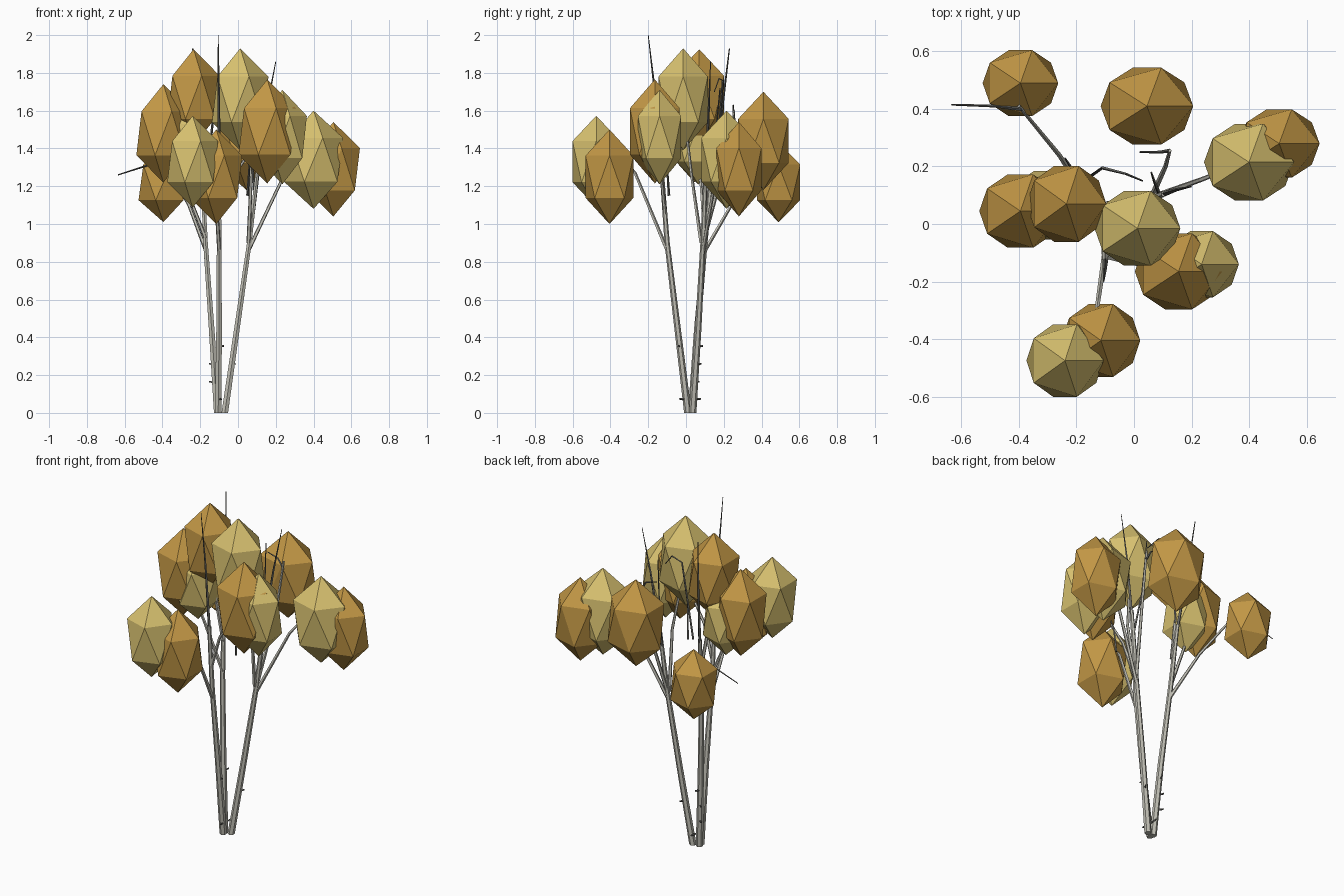
import bpy, bmesh
from mathutils import Vector, Matrix


def material(name, rgb):
    m = bpy.data.materials.new(name)
    m.diffuse_color = (*rgb, 1)
    return m


ORANGE = material("orange_leaf", (0.54, 0.31, 0.06))
PALE = material("pale_leaf", (0.68, 0.53, 0.16))
BARK = material("bark", (0.52, 0.51, 0.45))
DARK = material("dark_twig", (0.12, 0.12, 0.11))


def finish(bm, name, mat):
    me = bpy.data.meshes.new(name)
    bm.to_mesh(me)
    bm.free()
    me.materials.append(mat)
    ob = bpy.data.objects.new(name, me)
    bpy.context.collection.objects.link(ob)
    return ob


def limb(name, pts, r0, r1, mat, sides=6):
    """Tapered low-poly tube swept along a few points."""
    bm = bmesh.new()
    pts = [Vector(p) for p in pts]
    n = len(pts) - 1
    rings = []
    proto = bmesh.new()
    circ = bmesh.ops.create_circle(proto, segments=sides, radius=1)["verts"]
    base = [v.co.copy() for v in circ]
    proto.free()
    for i, p in enumerate(pts):
        d = pts[min(i + 1, n)] - pts[max(i - 1, 0)]
        q = Vector((0, 0, 1)).rotation_difference(d)
        if p.z == 0:
            q.identity()
        r = r0 + (r1 - r0) * i / n
        rings.append([bm.verts.new(p + q @ (c * r)) for c in base])
    for a, b in zip(rings, rings[1:]):
        for k in range(sides):
            j = (k + 1) % sides
            bm.faces.new((a[k], a[j], b[j], b[k]))
    bm.faces.new(rings[0][::-1])
    bm.faces.new(rings[-1])
    bmesh.ops.recalc_face_normals(bm, faces=bm.faces)
    return finish(bm, name, mat)


def leaf_clump(name, loc, size, mat):
    """Stretched icosahedron."""
    bm = bmesh.new()
    bmesh.ops.create_icosphere(bm, subdivisions=1, radius=1,
                               matrix=Matrix.LocRotScale(Vector(loc), None, Vector(size)))
    return finish(bm, name, mat)


# Foliage: centre, radii, colour
clumps = [
    ((-.395, .49, 1.22), (.147, .135, .21), ORANGE),
    ((.045, .41, 1.44), (.18, .157, .26), ORANGE),
    ((.505, .28, 1.29), (.157, .14, .25), ORANGE),
    ((.40, .215, 1.34), (.175, .157, .26), PALE),
    ((.012, -.015, 1.66), (.167, .153, .27), PALE),
    ((-.235, .07, 1.67), (.155, .155, .255), ORANGE),
    ((-.395, .045, 1.48), (.16, .15, .26), ORANGE),
    ((-.31, .065, 1.43), (.14, .14, .22), PALE),
    ((.155, -.165, 1.49), (.17, .155, .275), ORANGE),
    ((.235, -.14, 1.46), (.145, .135, .25), PALE),
    ((-.115, -.405, 1.25), (.153, .149, .25), ORANGE),
    ((-.24, -.475, 1.33), (.15, .148, .243), PALE),
]
for i, (loc, size, mat) in enumerate(clumps):
    leaf_clump(f"leaf_clump_{i + 1}", loc, size, mat)

# Three main stems rising from one base
limb("stem_left", [(-.11, .03, 0), (-.14, .06, .45), (-.172, .10, .9), (-.19, .14, 1.3)], .02, .011, BARK)
limb("stem_front", [(-.105, .01, 0), (-.10, -.045, .45), (-.10, -.10, .9), (-.10, -.13, 1.3)], .02, .011, BARK)
limb("stem_right", [(-.07, .035, 0), (-.005, .065, .45), (.06, .09, .9), (.105, .105, 1.3)], .02, .011, BARK)

# Thin leaders above the stems
limb("leader_left", [(-.19, .14, 1.28), (-.215, .19, 1.6), (-.24, .23, 1.93)], .01, .003, DARK, 4)
limb("leader_front", [(-.10, -.128, 1.28), (-.102, -.165, 1.7), (-.105, -.20, 2.0)], .01, .002, DARK, 4)
limb("leader_right", [(.105, .105, 1.28), (.15, .12, 1.6), (.20, .13, 1.86)], .01, .002, DARK, 4)

# Side branches reaching into the foliage
branches = [
    [(-.17, .10, .86), (-.26, .24, 1.1), (-.40, .41, 1.35)],
    [(-.17, .10, .92), (-.28, .08, 1.2), (-.38, .05, 1.45)],
    [(-.175, .11, 1.1), (-.22, .09, 1.4), (-.235, .07, 1.65)],
    [(-.10, -.10, .86), (-.125, -.27, 1.27), (-.14, -.38, 1.4)],
    [(.055, .09, .86), (.235, .155, 1.24), (.40, .22, 1.45)],
    [(.06, .09, .9), (.11, .20, 1.3), (.125, .255, 1.6)],
    [(.055, .08, .9), (.07, .03, 1.25), (.02, -.01, 1.6)],
    [(-.10, -.11, 1.05), (-.03, -.13, 1.25), (.15, -.17, 1.5)],
]
for i, pts in enumerate(branches):
    limb(f"branch_{i + 1}", pts, .011, .006, BARK, 5)

# Bent and drooping twigs
twigs = [
    [(-.39, .40, 1.34), (-.48, .41, 1.31), (-.635, .415, 1.26)],
    [(.125, .255, 1.55), (.09, .25, 1.61), (.02, .25, 1.63)],
    [(-.16, .16, 1.3), (-.11, .195, 1.76), (-.03, .175, 1.77), (.03, .15, 1.7)],
    [(.05, -.09, 1.15), (.06, -.1, 1.3), (.08, -.13, 1.4)],
    [(.09, .10, 1.15), (.07, .15, 1.4), (.06, .18, 1.72)],
]
for i, pts in enumerate(twigs):
    limb(f"twig_{i + 1}", pts, .007, .003, DARK, 4)

# Short stubs low on the stems
stubs = [((-.12, .04, .16), (-.03, .03)), ((-.13, .05, .255), (-.02, .025)),
         ((-.10, -.03, .35), (.025, -.01)), ((-.035, .05, .255), (.02, .03)),
         ((-.10, 0, .07), (.01, -.035)), ((-.09, .04, .07), (0, .04)),
         ((-.135, .06, .35), (.01, .03))]
for i, ((x, y, z), (dx, dy)) in enumerate(stubs):
    limb(f"stub_{i + 1}", [(x, y, z), (x + dx, y + dy, z + .005)], .006, .005, DARK, 4)
